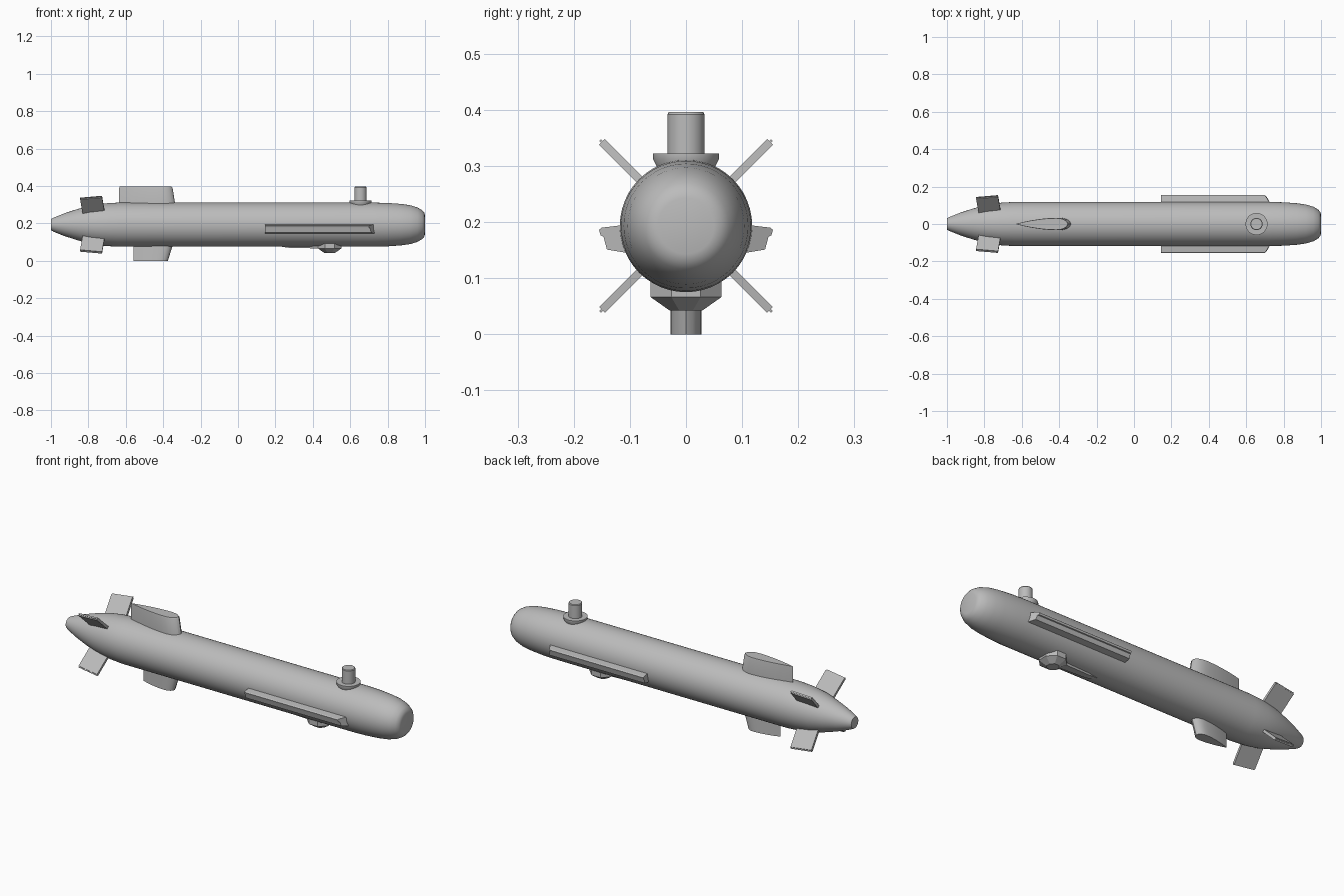
import bpy, bmesh, math
from mathutils import Vector, Matrix

if "Cube" in bpy.data.objects:
    bpy.data.objects.remove(bpy.data.objects["Cube"], do_unlink=True)

AXIS_Z = 0.193

grey = bpy.data.materials.new("hull_grey")
grey.use_nodes = True
colour = (0.5, 0.5, 0.5, 1)
grey.diffuse_color = colour
grey.node_tree.nodes["Principled BSDF"].inputs["Base Color"].default_value = colour


def finish(bm, name, smooth=30):
    bmesh.ops.recalc_face_normals(bm, faces=bm.faces)
    mesh = bpy.data.meshes.new(name)
    bm.to_mesh(mesh)
    bm.free()
    obj = bpy.data.objects.new(name, mesh)
    bpy.context.collection.objects.link(obj)
    mesh.materials.append(grey)
    bpy.ops.object.select_all(action='DESELECT')
    obj.select_set(True)
    bpy.context.view_layer.objects.active = obj
    if smooth:
        bpy.ops.object.shade_smooth_by_angle(angle=math.radians(smooth))
    return obj


def loft(name, rings, smooth=30):
    """Skin a list of equal-length rings and cap both ends."""
    bm = bmesh.new()
    loops = [[bm.verts.new(p) for p in ring] for ring in rings]
    for a, b in zip(loops, loops[1:]):
        for i in range(len(a)):
            j = (i + 1) % len(a)
            bm.faces.new((a[i], a[j], b[j], b[i]))
    bm.faces.new(loops[0])
    bm.faces.new(loops[-1])
    return finish(bm, name, smooth)


def circle(r, n, place, turn=0.0):
    angles = [2 * math.pi * (i + turn) / n for i in range(n)]
    return [place(r * math.cos(a), r * math.sin(a)) for a in angles]


def turned(name, x, profile, n, smooth=30):
    """Vertical round part at x from (radius, z) pairs."""
    return loft(name, [circle(r, n, lambda u, v, z=z: (x + u, v, z), 0.5)
                       for r, z in profile], smooth)


# Hull: long round body with tapered tail and blunt nose
hull = [(-1, .03), (-.985, .038), (-.93, .06), (-.86, .083), (-.79, .102),
        (-.72, .113), (-.64, .118), (.72, .118), (.8, .116), (.87, .111),
        (.92, .104), (.96, .092), (.985, .077), (.996, .064), (1, .05)]
loft("hull", [circle(r, 48, lambda u, v, x=x: (x, u, AXIS_Z + v))
              for x, r in hull], 50)


# Upper and lower sails: foil outline, round in front and pointed behind
def foil(back, front, half, z, n=10):
    def width(t):
        return half * (math.sqrt(t / 0.22 * (2 - t / 0.22)) if t < 0.22
                       else 1 - ((t - 0.22) / 0.78) ** 1.8)
    ts = [(i / n) ** 1.7 for i in range(n + 1)]
    side = [(front + (back - front) * t, width(t)) for t in ts]
    return ([(x, y, z) for x, y in side]
            + [(x, -y, z) for x, y in side[-2:0:-1]])


loft("upper_sail", [foil(-.635, -.332, .033, .28),
                    foil(-.635, -.35, .033, .39),
                    foil(-.633, -.355, .031, .396)])
loft("lower_sail", [foil(-.56, -.34, .028, .11), foil(-.56, -.375, .028, 0)])

# Mast and its collar
turned("mast_collar", .655, [(.048, .29), (.059, .312), (.059, .322)], 32)
turned("mast", .655, [(.033, .29), (.033, .392), (.03, .396)], 32)

# Belly sensor and its trailing fairing
turned("belly_sensor", .49, [(.068, .12), (.068, .066), (.031, .042)], 8, 0)
loft("belly_fairing", [[(x, -w, .11), (x, w, .11), (x, w * .6, z), (x, -w * .6, z)]
                       for x, w, z in ((.2, .008, .08), (.28, .026, .068),
                                       (.46, .036, .066))], 0)

# Side rails with an overhanging upper lip and a slanted front end
for side, label in ((1, "left"), (-1, "right")):
    section = [(.10, .196), (.150, .190), (.155, .186), (.152, .176),
               (.147, .174), (.141, .151), (.10, .144)]
    loft(label + "_rail", [[(.145, side * y, z) for y, z in section],
                           [(.735 - max(0, y - .118), side * y, z)
                            for y, z in section]], 0)

# Four tail fins, set diagonally and leaning with the tail taper
for k, label in enumerate(("upper_left", "upper_right", "lower_right", "lower_left")):
    bm = bmesh.new()
    bmesh.ops.create_cube(bm, size=1, matrix=Matrix.Diagonal((.118, .014, .15, 1)))
    rim = [e for e in bm.edges if all(v.co.z > 0 for v in e.verts)
           and abs(e.verts[0].co.x - e.verts[1].co.x) > .05]
    bmesh.ops.bevel(bm, geom=rim, offset=.005, segments=2, affect='EDGES')
    lean = Matrix.Rotation(math.radians(-7), 4, 'Y')
    roll = Matrix.Rotation(math.radians(-45 + 90 * k), 4, 'X')
    bm.transform(Matrix.Translation((-.777, 0, AXIS_Z)) @ roll
                 @ Matrix.Translation((0, 0, .135)) @ lean)
    finish(bm, label + "_tail_fin", 30)
